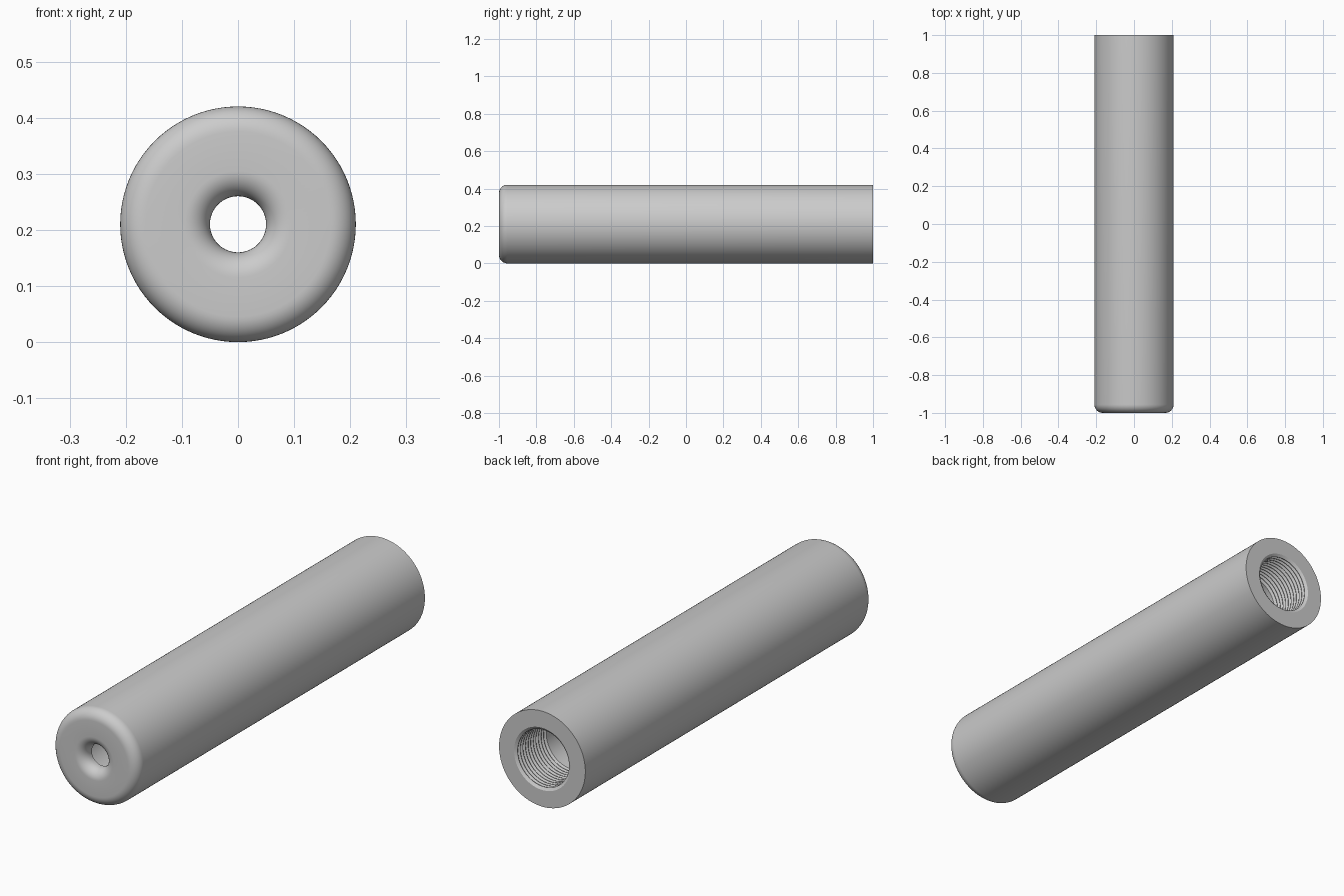
import bpy, bmesh, math

cube = bpy.data.objects.get("Cube")
if cube:
    bpy.data.objects.remove(cube)

RADIUS, BORE, HOLE, FILLET = 0.21, 0.125, 0.05, 0.045
PITCH, TURNS, GROOVE = 0.018, 11, 0.012
SEGMENTS = 96

steel = bpy.data.materials.new("plain_grey")
steel.use_nodes = True
grey = (0.6, 0.6, 0.6, 1)
steel.diffuse_color = grey
steel.node_tree.nodes["Principled BSDF"].inputs["Base Color"].default_value = grey


def arc(r, y, start, end, steps=10):
    """Fillet points (radius, y) around a centre, angles in degrees."""
    angles = [math.radians(start + (end - start) * i / steps) for i in range(steps + 1)]
    return [(r + FILLET * math.cos(a), y + FILLET * math.sin(a)) for a in angles]


# Closed section: rounded hole lip, rounded front rim, flat back face
profile = arc(HOLE + FILLET, -1 + FILLET, 180, 270)
profile += arc(RADIUS - FILLET, -1 + FILLET, 270, 360)
profile += [(RADIUS, 1), (BORE + GROOVE, 1)]

# Threaded mouth: V-shaped ridges running into the plain bore
for i in range(TURNS):
    y = 1 - PITCH * i
    profile += [(BORE, y - PITCH * 0.45), (BORE, y - PITCH * 0.55)]
    profile.append((BORE + GROOVE, y - PITCH))
profile.append((BORE, 1 - PITCH * (TURNS + 0.5)))

# Plain bore and the inside of the thin front wall
profile += [(BORE, -1 + FILLET + 0.01), (HOLE, -1 + FILLET + 0.01)]

# Revolve the section around the long axis
bm = bmesh.new()
rings = []
for s in range(SEGMENTS):
    a = 2 * math.pi * s / SEGMENTS
    rings.append([bm.verts.new((r * math.cos(a), y, RADIUS + r * math.sin(a)))
                  for r, y in profile])
count = len(profile)
for s in range(SEGMENTS):
    here, there = rings[s], rings[(s + 1) % SEGMENTS]
    for i in range(count):
        j = (i + 1) % count
        bm.faces.new((here[i], here[j], there[j], there[i]))
bmesh.ops.remove_doubles(bm, verts=bm.verts, dist=0.00001)
bmesh.ops.recalc_face_normals(bm, faces=bm.faces)
mesh = bpy.data.meshes.new("threaded_tube")
bm.to_mesh(mesh)
bm.free()
mesh.materials.append(steel)

tube = bpy.data.objects.new("threaded_tube", mesh)
bpy.context.collection.objects.link(tube)
bpy.context.view_layer.objects.active = tube
tube.select_set(True)
bpy.ops.object.shade_smooth_by_angle(angle=math.radians(30))
